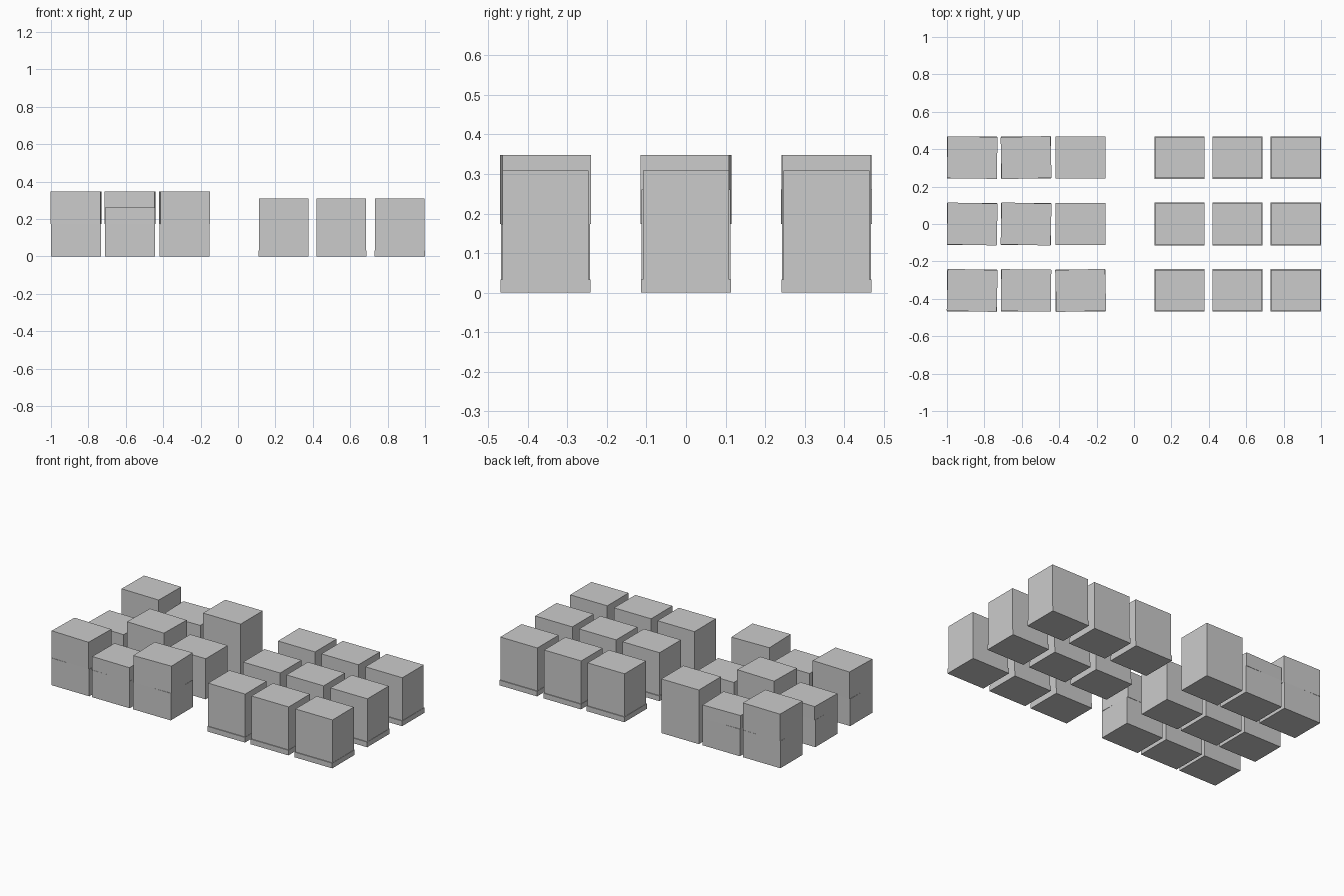
import bpy
from math import radians

cube = bpy.data.objects.get("Cube")
if cube:
    bpy.data.objects.remove(cube, do_unlink=True)

grey = bpy.data.materials.new("plain grey")
grey.use_nodes = True
grey.diffuse_color = (0.6, 0.6, 0.6, 1)
grey.node_tree.nodes["Principled BSDF"].inputs["Base Color"].default_value = (0.6, 0.6, 0.6, 1)


def box(name, x, y, bottom, size, turn=0):
    """Box standing at height bottom, turned about z by degrees."""
    bpy.ops.mesh.primitive_cube_add(size=1, location=(x, y, bottom + size[2] / 2),
                                    rotation=(0, 0, radians(turn)))
    ob = bpy.context.object
    ob.name = name
    ob.scale = size
    bpy.ops.object.transform_apply(location=False, rotation=False, scale=True)
    ob.data.materials.append(grey)


rows = (-0.355, 0, 0.355)
layer = 0.174

# Stacked cartons: straight lower layer, loosely turned upper layer
# with full and half height cartons in a checkerboard
turns = ((-1.5, -0.7, 1.5), (-1.2, -1.5, 0), (-0.8, 1.5, 0))
for r, y in enumerate(rows):
    for c, x in enumerate((-0.865, -0.577, -0.285)):
        height = layer if (r + c) % 2 == 0 else layer / 2
        box("lower_carton", x, y, 0, (0.267, 0.224, layer))
        box("upper_carton", x, y, layer, (0.267, 0.224, height), turns[r][c])

# Loaded pallets: thin base with a tall carton slightly inset
for y in rows:
    for x in (0.244, 0.553, 0.865):
        box("pallet_base", x, y, 0, (0.268, 0.228, 0.033))
        box("pallet_load", x, y, 0.033, (0.264, 0.217, 0.276))
